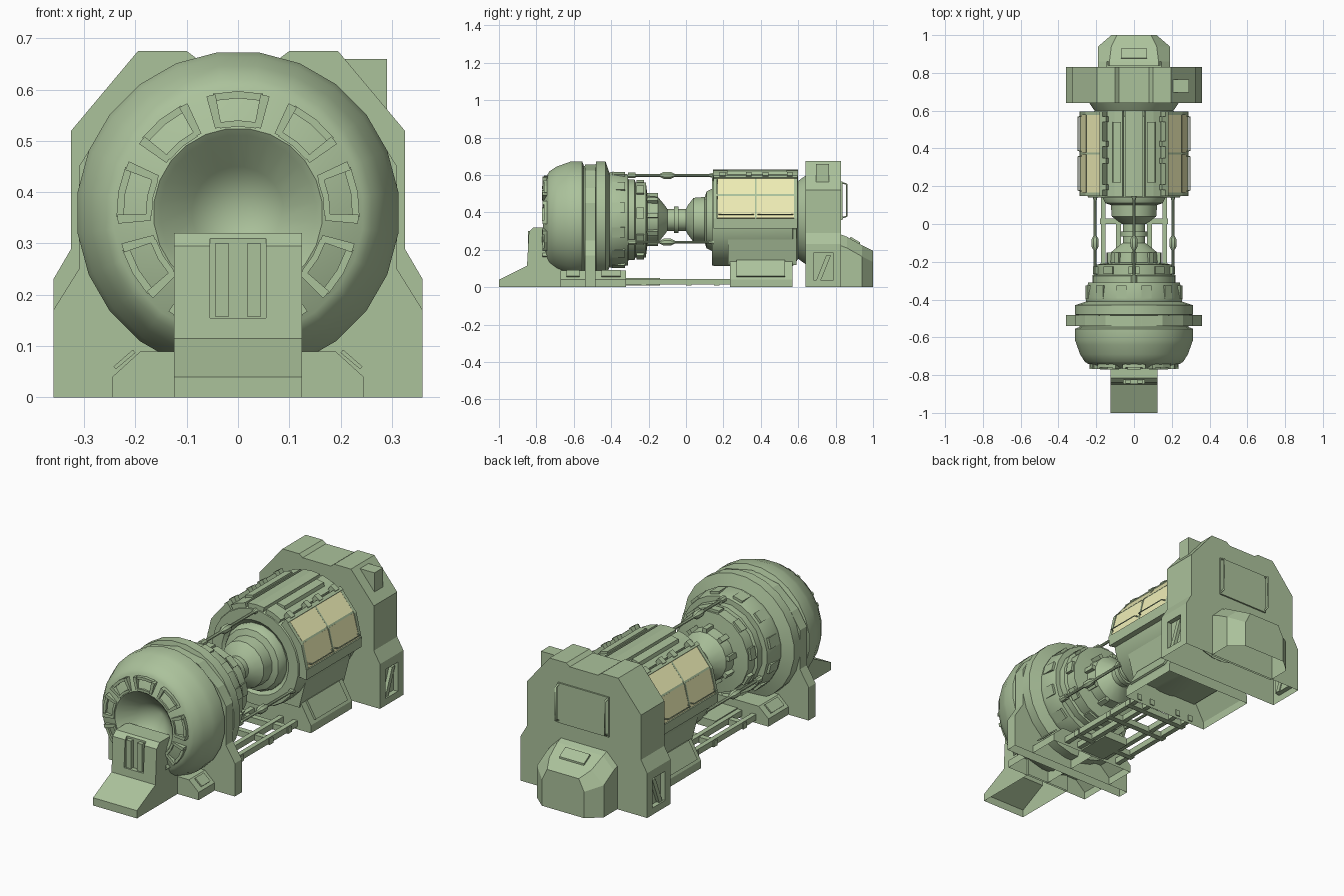
import bpy, bmesh, math

if "Cube" in bpy.data.objects:
    bpy.data.objects.remove(bpy.data.objects["Cube"])

CZ = 0.36  # height of the main axis


def mat(name, col):
    m = bpy.data.materials.new(name)
    m.diffuse_color = col
    m.use_nodes = True
    m.node_tree.nodes["Principled BSDF"].inputs["Base Color"].default_value = m.diffuse_color
    return m


GREEN = mat("green_paint", (0.41, 0.54, 0.33, 1))
CREAM = mat("cream_panel", (0.87, 0.86, 0.47, 1))


def make(name, verts, faces, m=GREEN, smooth=None):
    bm = bmesh.new()
    vs = [bm.verts.new(v) for v in verts]
    for f in faces:
        bm.faces.new([vs[i] for i in f])
    bmesh.ops.remove_doubles(bm, verts=bm.verts, dist=1e-5)
    bmesh.ops.recalc_face_normals(bm, faces=bm.faces)
    me = bpy.data.meshes.new(name)
    bm.to_mesh(me)
    bm.free()
    me.materials.append(m)
    ob = bpy.data.objects.new(name, me)
    bpy.context.collection.objects.link(ob)
    if smooth:
        bpy.ops.object.select_all(action='DESELECT')
        bpy.context.view_layer.objects.active = ob
        ob.select_set(True)
        bpy.ops.object.shade_smooth_by_angle(angle=math.radians(smooth))
    return ob


def prism(name, pts, a, b, axis='y', m=GREEN):
    """Extrude a 2D outline: (x,z) along y, or (y,z) along x."""
    v = [(p[0], t, p[1]) if axis == 'y' else (t, p[0], p[1]) for t in (a, b) for p in pts]
    n = len(pts)
    f = [range(n), range(n, 2 * n)] + [(i, (i + 1) % n, n + (i + 1) % n, n + i) for i in range(n)]
    return make(name, v, f, m)


def sym(half):
    return half + [(-x, z) for x, z in reversed(half) if abs(x) > 1e-6]


def box(name, x0, x1, y0, y1, z0, z1, m=GREEN):
    return prism(name, [(x0, z0), (x1, z0), (x1, z1), (x0, z1)], y0, y1, 'y', m)


def lathe(name, prof, n=24, x=0, z=CZ):
    """Revolve (y, radius) points about an axis parallel to y."""
    v, f, k = [], [], len(prof)
    for i in range(n):
        a = 2 * math.pi * (i + 0.5) / n
        v += [(x + r * math.cos(a), y, z + r * math.sin(a)) for y, r in prof]
    for i in range(n):
        j = (i + 1) % n
        for q in range(k - 1):
            ids = [i * k + q, i * k + q + 1, j * k + q + 1, j * k + q]
            if prof[q][1] == 0:
                ids = ids[:3]
            elif prof[q + 1][1] == 0:
                ids = [ids[0], ids[1], ids[3]]
            f.append(ids)
    return make(name, v, f, smooth=35)


def sector(name, r0, r1, a0, a1, y0, y1, n=2, m=GREEN):
    """Curved block around the main axis, angles in degrees."""
    out = []
    for rr, rng in ((r1, range(n + 1)), (r0, range(n, -1, -1))):
        for i in rng:
            a = math.radians(a0 + (a1 - a0) * i / n)
            out.append((rr * math.cos(a), CZ + rr * math.sin(a)))
    return prism(name, out, y0, y1, 'y', m)


def recess(ob, name, lo, hi):
    c = box(name, lo[0], hi[0], lo[1], hi[1], lo[2], hi[2])
    c.hide_render = True
    b = ob.modifiers.new("recess", 'BOOLEAN')
    b.operation, b.object, b.solver = 'DIFFERENCE', c, 'EXACT'
    bpy.context.view_layer.objects.active = ob
    bpy.ops.object.modifier_apply(modifier=b.name)
    bpy.data.objects.remove(c)


def open_bottom(ob):
    """Remove the faces resting on the ground, leaving a hollow shell."""
    bm = bmesh.new()
    bm.from_mesh(ob.data)
    low = [f for f in bm.faces if all(v.co.z < 1e-4 for v in f.verts)]
    bmesh.ops.delete(bm, geom=low, context='FACES')
    bm.to_mesh(ob.data)
    bm.free()


def wire(name, pts, r):
    cu = bpy.data.curves.new(name, 'CURVE')
    cu.dimensions = '3D'
    cu.bevel_depth, cu.bevel_resolution = r, 1
    s = cu.splines.new('POLY')
    s.points.add(len(pts) - 1)
    for p, q in zip(s.points, pts):
        p.co = (*q, 1)
    cu.materials.append(GREEN)
    bpy.context.collection.objects.link(bpy.data.objects.new(name, cu))


# Front drum with its funnel mouth
lathe("front_drum", [(-0.62, 0), (-0.69, 0.09), (-0.755, 0.152), (-0.765, 0.165), (-0.74, 0.245),
      (-0.73, 0.262), (-0.69, 0.288), (-0.64, 0.306), (-0.615, 0.315), (-0.555, 0.315), (-0.545, 0.29),
      (-0.485, 0.29), (-0.48, 0.315), (-0.43, 0.315), (-0.41, 0.255), (-0.39, 0.26), (-0.31, 0.245),
      (-0.305, 0.15), (-0.30, 0)])

# Nine framed windows around the front ring
for i in range(9):
    c = 90 + 40 * i
    for s in (-1, 1):
        sector("window_side", 0.17, 0.235, c + s * 13 - 2.2, c + s * 13 + 2.2, -0.768, -0.73, 1)
    sector("window_outer", 0.223, 0.237, c - 12, c + 12, -0.759, -0.73)
    sector("window_inner", 0.168, 0.18, c - 12, c + 12, -0.77, -0.74)

# Ridge blocks around the drum's rear collar
for i in range(12):
    c = 15 + 30 * i
    sector("collar_block", 0.22, 0.26, c - 6, c + 6, -0.395, -0.325, 1)

# Stepped neck between drum and body
lathe("shaft", [(-0.31, 0), (-0.31, 0.22), (-0.275, 0.22), (-0.27, 0.205), (-0.215, 0.205),
      (-0.205, 0.13), (-0.15, 0.125), (-0.11, 0.075), (-0.10, 0.06), (0.0, 0.06), (0.01, 0.08),
      (0.04, 0.12), (0.10, 0.125), (0.11, 0.155), (0.14, 0.17), (0.16, 0.17), (0.16, 0)], 16)
lathe("shaft_ring", [(-0.065, 0.05), (-0.065, 0.072), (-0.04, 0.072), (-0.04, 0.05)], 16)
for i in range(9):
    c = 90 + 40 * i
    sector("neck_block", 0.18, 0.216, c - 8, c + 8, -0.265, -0.225, 1)
    sector("shaft_rib", 0.10, 0.145, c - 5, c + 5, -0.21, -0.15, 1)

# Three tie rods with turnbuckles
for deg in (90, 210, 330):
    a = math.radians(deg)
    lathe("tie_rod", [(-0.31, 0), (-0.31, 0.016), (-0.27, 0.016), (-0.27, 0.008), (-0.14, 0.008),
          (-0.12, 0.02), (-0.08, 0.02), (-0.06, 0.008), (0.12, 0.008), (0.15, 0.016), (0.15, 0)],
          8, 0.238 * math.cos(a), CZ + 0.238 * math.sin(a))

# Main body cylinder
lathe("body", [(0.155, 0), (0.155, 0.17), (0.14, 0.19), (0.14, 0.245), (0.155, 0.25), (0.57, 0.25),
      (0.60, 0.21), (0.62, 0.225), (0.65, 0.245), (0.65, 0)])
for a0, a1 in ((58, 77), (80, 100), (103, 122)):
    sector("top_panel", 0.24, 0.27, a0, a1, 0.145, 0.60)
for s in (-1, 1):
    prism("top_slat", [(s * 0.065, 0.60), (s * 0.115, 0.60), (s * 0.11, 0.622), (s * 0.07, 0.63)], 0.22, 0.54)

# Cream side panels, their frames, clips and thin guard rails
for s in (1, -1):
    def ang(a, b):
        return (a, b) if s == 1 else (180 - b, 180 - a)
    for y0, y1 in ((0.168, 0.368), (0.378, 0.578)):
        for a0, a1 in ((2, 27), (29, 51)):
            sector("cream_panel", 0.24, 0.284, *ang(a0, a1), y0, y1, 1, CREAM)
        wire("guard_rail", [(s * 0.275, y0 + 0.005, 0.39), (s * 0.297, y0 + 0.012, 0.39),
             (s * 0.297, y1 - 0.012, 0.39), (s * 0.275, y1 - 0.005, 0.39)], 0.003)
    for y in (0.148, 0.368, 0.578):
        sector("panel_post", 0.24, 0.287, *ang(0, 53), y, y + (0.01 if y == 0.368 else 0.018), 2)
    sector("panel_top_rail", 0.24, 0.29, *ang(51, 55), 0.148, 0.596, 1)
    sector("panel_low_rail", 0.24, 0.288, *ang(-9, 1.5), 0.148, 0.596, 1)
    sector("panel_mid_rail", 0.24, 0.283, *ang(27, 29), 0.148, 0.596, 1)
    for y in (0.18, 0.32, 0.41, 0.54):
        sector("panel_clip", 0.26, 0.296, *ang(53, 60), y, y + 0.03, 1)

# Body pedestal and splayed base
prism("pedestal", sym([(0.19, 0.12), (0.24, 0.31), (0.2, 0.36)]), 0.225, 0.59)
open_bottom(prism("body_base", sym([(0.25, 0), (0.25, 0.04), (0.185, 0.155)]), 0.235, 0.57))
for s in (-1, 1):
    prism("base_pad", [(s * 0.245, 0.055), (s * 0.255, 0.06), (s * 0.205, 0.145), (s * 0.195, 0.14)], 0.27, 0.53)

# Rear housing with recessed feet
house = prism("rear_housing", sym([(0.36, 0), (0.36, 0.23), (0.325, 0.29), (0.325, 0.52), (0.195, 0.675),
              (0.10, 0.675), (0.08, 0.66)]), 0.64, 0.83)
for s in (-1, 1):
    x0, x1 = sorted((s * 0.335, s * 0.38))
    recess(house, "foot_cutter", (x0, 0.685, 0.035), (x1, 0.785, 0.185))
    prism("foot_brace", [(0.695, 0.035), (0.72, 0.035), (0.775, 0.17), (0.75, 0.17)],
          s * 0.33, s * 0.352, 'x')
open_bottom(house)
box("roof_box", 0.205, 0.29, 0.695, 0.765, 0.50, 0.66)

# Rear hatch and rear motor cover
box("rear_hatch", -0.145, 0.145, 0.82, 0.838, 0.36, 0.565)
for s in (-1, 1):
    wire("hatch_handle", [(s * 0.14, 0.83, 0.37), (s * 0.14, 0.86, 0.38), (s * 0.14, 0.86, 0.55),
         (s * 0.14, 0.83, 0.56)], 0.005)
cover = []
for y, w, c, h in ((0.82, 0.19, 0.13, 0.285), (0.86, 0.19, 0.13, 0.27),
                   (0.94, 0.19, 0.12, 0.225), (1.0, 0.12, 0.09, 0.195)):
    cover += [(w, y, 0), (w, y, h - 0.06), (c, y, h), (-c, y, h), (-w, y, h - 0.06), (-w, y, 0)]
open_bottom(make("motor_cover", cover, [range(6), range(18, 24)] + [(6 * k + i, 6 * k + (i + 1) % 6,
            6 * k + 6 + (i + 1) % 6, 6 * k + 6 + i) for k in range(3) for i in range(6)]))
prism("cover_grip", [(0.87, 0.24), (0.93, 0.21), (0.93, 0.24), (0.88, 0.27)], -0.07, 0.07, 'x')

# Drum cradle plate and its feet
open_bottom(prism("drum_cradle", sym([(0.36, 0), (0.36, 0.17), (0.31, 0.25), (0.31, 0.45), (0.26, 0.53),
            (0.15, 0.625), (0, 0.655)]), -0.54, -0.483))
for s in (-1, 1):
    for y0, y1 in ((-0.67, -0.54), (-0.483, -0.32)):
        open_bottom(prism("cradle_foot", [(0, 0), (s * 0.245, 0), (s * 0.245, 0.04), (s * 0.19, 0.09),
                    (0, 0.09)], y0, y1))
        prism("foot_plate", [(s * 0.238, 0.055), (s * 0.243, 0.06), (s * 0.205, 0.093), (s * 0.2, 0.087)],
              y0 + 0.03, y1 - 0.03)

# Front step block with a slotted face
step = prism("front_step", [(-1, 0), (-1, 0.04), (-0.85, 0.115), (-0.84, 0.295), (-0.815, 0.32),
             (-0.72, 0.32), (-0.66, 0.2), (-0.66, 0)], -0.125, 0.125, 'x')
recess(step, "slot_cutter", (-0.055, -0.9, 0.155), (0.055, -0.823, 0.31))
open_bottom(step)
for s in (-1, 1):
    x0, x1 = sorted((s * 0.018, s * 0.045))
    box("slot_bar", x0, x1, -0.845, -0.81, 0.158, 0.30)

# Floor rails linking the cradle and the base
for s in (-1, 1):
    for x in (0.07, 0.15):
        x0, x1 = sorted((s * x, s * (x + 0.025)))
        box("floor_rail", x0, x1, -0.33, 0.24, 0.015, 0.045)
for y in (-0.24, 0.0, 0.15):
    box("rail_tie", -0.18, 0.18, y, y + 0.03, 0.01, 0.04)
box("rail_tray", -0.07, 0.07, -0.32, -0.14, 0.008, 0.05)
